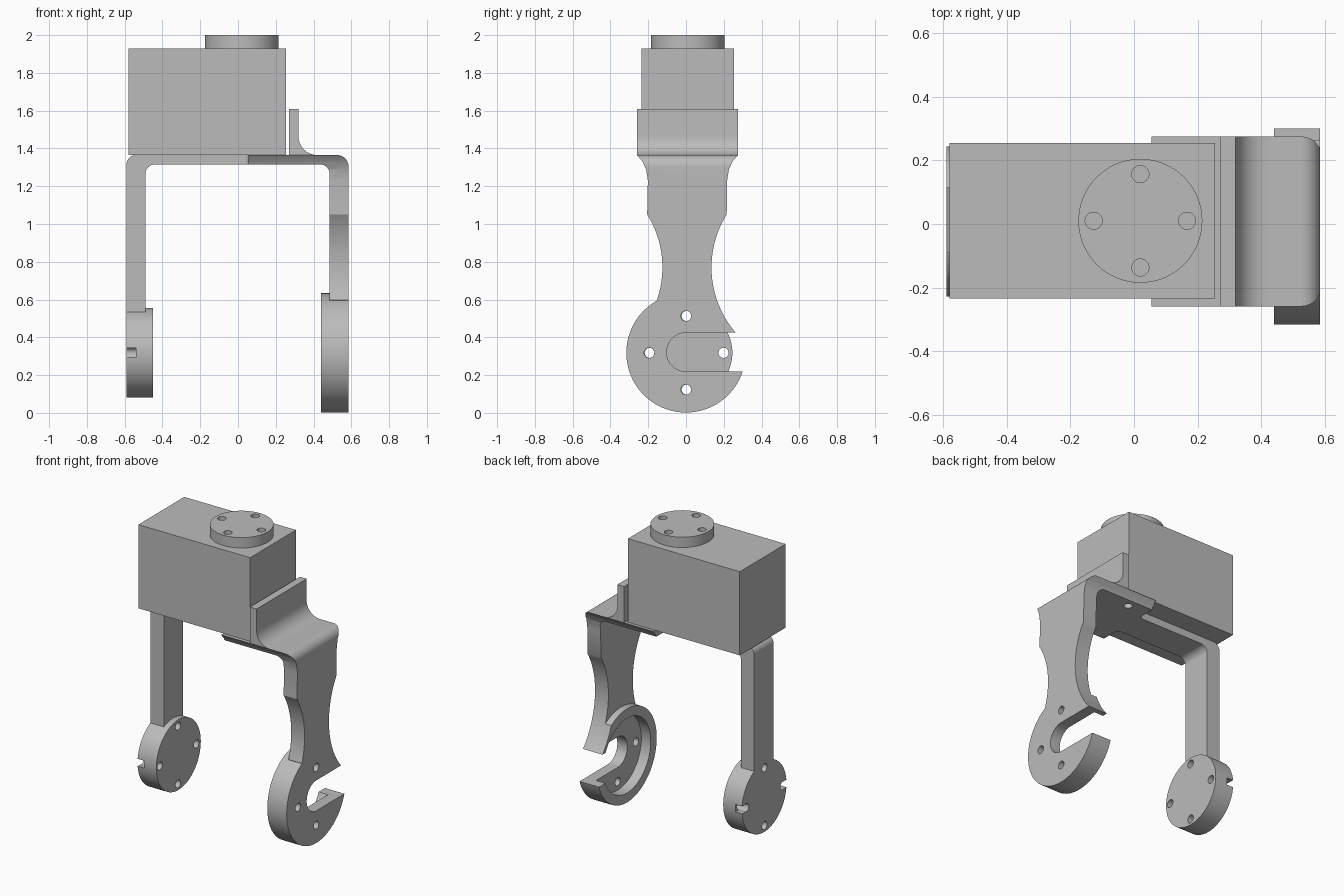
import bpy
import bmesh
from math import sin, cos, radians

if "Cube" in bpy.data.objects:
    bpy.data.objects.remove(bpy.data.objects["Cube"], do_unlink=True)

GREY = (0.5, 0.5, 0.5, 1)
grey = bpy.data.materials.new("plain grey")
grey.use_nodes = True
grey.diffuse_color = GREY
grey.node_tree.nodes["Principled BSDF"].inputs["Base Color"].default_value = GREY


def arc(cx, cy, r, a, b, n=12):
    """Points along an arc, angles in degrees."""
    steps = [radians(a + (b - a) * i / n) for i in range(n + 1)]
    return [(cx + r * cos(t), cy + r * sin(t)) for t in steps]


def circle(cx, cy, r, n=64):
    return arc(cx, cy, r, 0, 360, n)[:-1]


def extrude(name, outline, axis, lo, hi):
    """Extrude a flat outline along an axis between two positions."""
    place = {"X": lambda p, d: (d, p[0], p[1]),
             "Y": lambda p, d: (p[0], d, p[1]),
             "Z": lambda p, d: (p[0], p[1], d)}[axis]
    bm = bmesh.new()
    rings = [[bm.verts.new(place(p, d)) for p in outline] for d in (lo, hi)]
    for ring in rings:
        bm.faces.new(ring)
    n = len(outline)
    for i in range(n):
        j = (i + 1) % n
        bm.faces.new((rings[0][i], rings[0][j], rings[1][j], rings[1][i]))
    bmesh.ops.recalc_face_normals(bm, faces=bm.faces)
    mesh = bpy.data.meshes.new(name)
    bm.to_mesh(mesh)
    bm.free()
    mesh.materials.append(grey)
    obj = bpy.data.objects.new(name, mesh)
    bpy.context.collection.objects.link(obj)
    return obj


def select(obj):
    bpy.ops.object.select_all(action="DESELECT")
    obj.select_set(True)
    bpy.context.view_layer.objects.active = obj


def combine(obj, tool, operation="DIFFERENCE"):
    """Apply a boolean and discard the tool shape."""
    mod = obj.modifiers.new("boolean", "BOOLEAN")
    mod.operation, mod.object, mod.solver = operation, tool, "EXACT"
    select(obj)
    bpy.ops.object.modifier_apply(modifier=mod.name)
    bpy.data.objects.remove(tool, do_unlink=True)


def drill(obj, axis, spots, lo, hi, r=0.027):
    for u, v in spots:
        combine(obj, extrude("drill", circle(u, v, r, 24), axis, lo, hi))


def cross(cx, cy, d):
    return [(cx + d, cy), (cx - d, cy), (cx, cy + d), (cx, cy - d)]


PIVOT = 0.318            # height of the wheel pivots
LOW, HIGH = 1.315, 1.365  # top plate underside and upper side

# Motor housing and its output disc
housing = extrude("motor_housing", [(-0.58, -0.235), (0.255, -0.235), (0.255, 0.255), (-0.58, 0.255)],
                  "Z", HIGH, 1.93)
horn = extrude("output_disc", circle(0.02, 0.01, 0.195), "Z", 1.93, 2.0)
drill(horn, "Z", cross(0.02, 0.01, 0.147), 1.92, 2.01)

# Left bracket: bent sheet with an upright flange, trimmed to a waisted outline
bent = [(0.055, LOW)] + arc(0.435, 1.265, 0.05, 90, 0)
bent += [(0.485, 0.25), (0.585, 0.25)] + arc(0.525, 1.305, 0.06, 0, 90)
bent += arc(0.42, 1.465, 0.1, 270, 180) + [(0.32, 1.61), (0.27, 1.61), (0.27, HIGH), (0.055, HIGH)]
bracket = extrude("left_bracket", bent, "Y", -0.4, 0.4)

shoulder = [(0.267, 1.7), (0.267, HIGH), (0.238, 1.33), (0.219, 1.29), (0.21, 1.23)]
outline = [(y + 0.008, z) for y, z in shoulder]
outline += arc(0.665, 0.77, 0.53, 148, 220, 24) + [(0, PIVOT)]
outline += arc(-0.655, 0.77, 0.53, -19, 32, 24)
outline += [(0.008 - y, z) for y, z in reversed(shoulder)]
combine(bracket, extrude("trim", outline, "X", 0, 0.7), "INTERSECT")

# Hooked ring at the bottom of the left bracket
hook = extrude("hook", circle(0, PIVOT, 0.316, 96), "X", 0.44, 0.585)
combine(hook, extrude("waist_cut", circle(0.665, 0.77, 0.53, 120), "X", 0.4, 0.7))
combine(bracket, hook, "UNION")
combine(bracket, extrude("recess", circle(0, PIVOT, 0.252), "X", 0.4, 0.51))
slot = arc(0, 0.322, 0.1025, 90, 270, 24) + [(0.5, 0.2195), (0.5, 0.4245)]
combine(bracket, extrude("slot", slot, "X", 0.4, 0.7))
drill(bracket, "X", cross(0, PIVOT, 0.195)[1:], 0.4, 0.7)
drill(bracket, "Z", [(0.2, 0.18), (0.2, -0.165)], 1.25, 1.4)

# Right bracket: narrow bent strip ending in a round pad
strip = [(0.055, LOW)] + arc(-0.44, 1.265, 0.05, 90, 180)
strip += [(-0.49, 0.4), (-0.59, 0.4)] + arc(-0.54, LOW, 0.05, 180, 90) + [(0.055, HIGH)]
arm = extrude("right_bracket", strip, "Y", -0.092, 0.115)
pad = extrude("pad", circle(0.008, PIVOT, 0.2375, 80), "X", -0.59, -0.45)
combine(arm, pad, "UNION")
drill(arm, "X", cross(0.004, PIVOT, 0.195), -0.7, -0.4)

# Rim notches on the outside of the pad
for lo, hi in ((-0.3, -0.191), (0.199, 0.3)):
    notch = [(lo, 0.293), (hi, 0.293), (hi, 0.343), (lo, 0.343)]
    combine(arm, extrude("notch", notch, "X", -0.7, -0.54))

# Small fillets where the strip meets the wide plate
fillets = []
for side, edge, label in ((1, 0.115, "back"), (-1, -0.092, "front")):
    curve = arc(0.03, 0.025, 0.025, -90, 0, 6) + [(0.055, 0)]
    fillets.append(extrude(label + "_plate_fillet", [(x, edge + side * y) for x, y in curve], "Z", LOW, HIGH))

for part in [housing, horn, bracket, arm] + fillets:
    select(part)
    bpy.ops.object.shade_smooth_by_angle(angle=radians(30))
